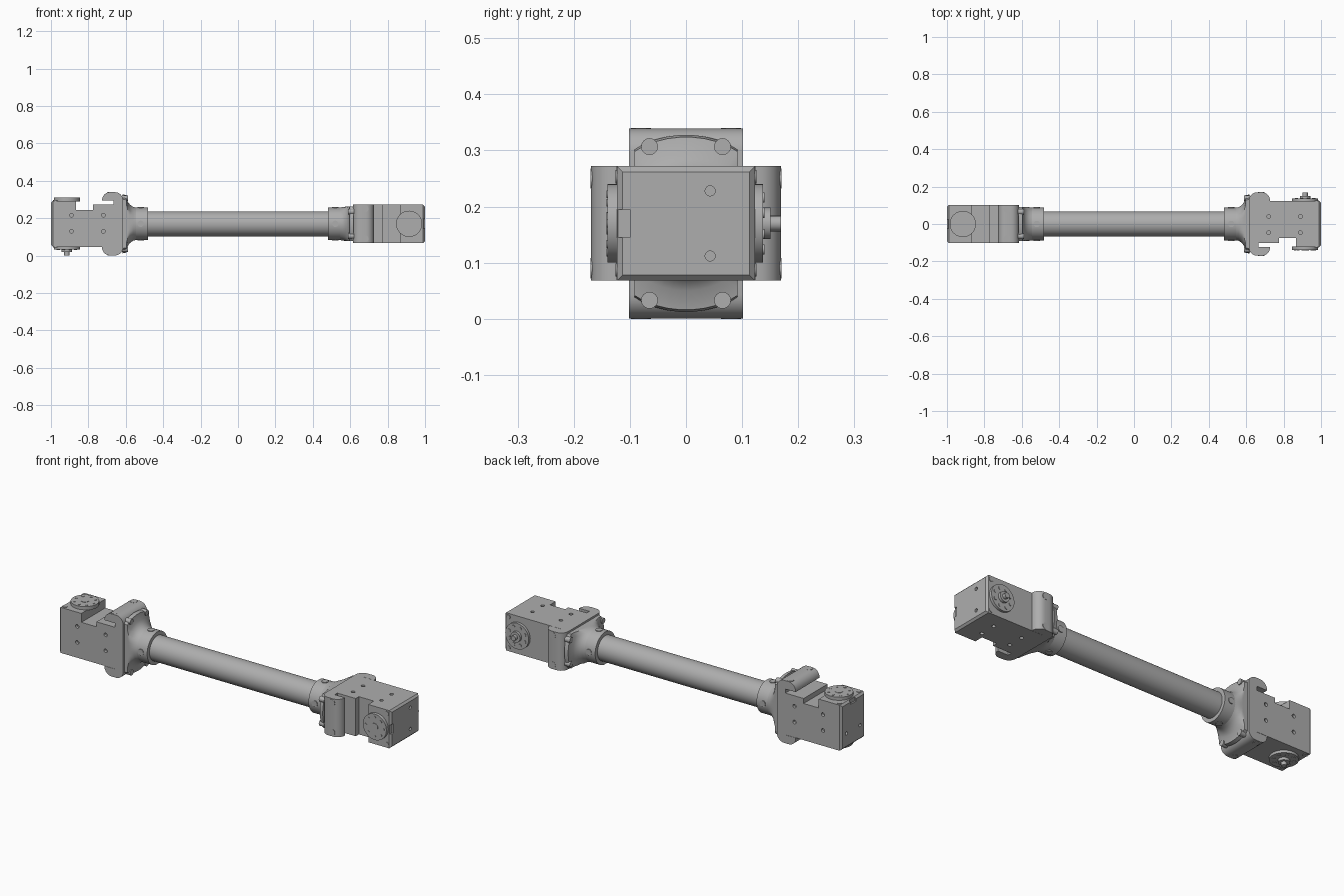
import bpy, bmesh, math
from mathutils import Matrix, Vector

if "Cube" in bpy.data.objects:
    bpy.data.objects.remove(bpy.data.objects["Cube"])

grey = bpy.data.materials.new("grey_metal")
grey.use_nodes = True
grey.diffuse_color = (0.42, 0.42, 0.42, 1)
grey.node_tree.nodes["Principled BSDF"].inputs["Base Color"].default_value = grey.diffuse_color

CENTRE = Matrix.Translation((0, 0, 0.17))
# The left end points along +x; the right end is turned so its horn faces up
TURN = Matrix(((-1, 0, 0, 0), (0, 0, -1, 0), (0, -1, 0, 0), (0, 0, 0, 1)))
ENDS = {"left": CENTRE, "right": CENTRE @ TURN}
AXES = {"x": Vector((1, 0, 0)), "y": Vector((0, 1, 0)), "z": Vector((0, 0, 1))}


def finish(name, bm, frame, smooth=True):
    bmesh.ops.recalc_face_normals(bm, faces=bm.faces)
    mesh = bpy.data.meshes.new(name)
    bm.to_mesh(mesh)
    bm.free()
    mesh.transform(frame)
    mesh.materials.append(grey)
    ob = bpy.data.objects.new(name, mesh)
    bpy.context.collection.objects.link(ob)
    if smooth:
        bpy.ops.object.select_all(action="DESELECT")
        ob.select_set(True)
        bpy.context.view_layer.objects.active = ob
        bpy.ops.object.shade_smooth_by_angle(angle=math.radians(32))
    return ob


def add_rod(bm, axis, centre, radius, length, sides=24):
    rot = AXES["z"].rotation_difference(AXES[axis]).to_matrix().to_4x4()
    bmesh.ops.create_cone(bm, cap_ends=True, segments=sides, radius1=radius, radius2=radius,
                          depth=length, matrix=Matrix.Translation(centre) @ rot)


def add_box(bm, low, high):
    low, high = Vector(low), Vector(high)
    mat = Matrix.Translation((low + high) / 2) @ Matrix.Diagonal(high - low).to_4x4()
    return bmesh.ops.create_cube(bm, size=1, matrix=mat)["verts"]


def cut(ob, cutter):
    cutter.hide_render = True
    mod = ob.modifiers.new("cut", "BOOLEAN")
    mod.operation, mod.solver, mod.object = "DIFFERENCE", "EXACT", cutter
    bpy.context.view_layer.objects.active = ob
    bpy.ops.object.modifier_apply(modifier=mod.name)
    bpy.data.objects.remove(cutter)


def motor_body(side, frame):
    bm = bmesh.new()
    add_box(bm, (0.66, -0.123, -0.102), (1, 0.123, 0.102))
    edges = [e for e in bm.edges if all(v.co.x > 0.9 for v in e.verts)]
    bmesh.ops.bevel(bm, geom=edges, offset=0.01, segments=1, affect="EDGES")
    body = finish(side + "_motor_body", bm, frame, False)
    # Step and notch beside the horn, and the end slot
    for low, high in [((0.6, -0.2, -0.2), (0.865, -0.102, 0.2)),
                      ((0.775, -0.2, -0.2), (0.865, -0.075, 0.2)),
                      ((0.992, -0.2, -0.025), (1.1, -0.1, 0.025))]:
        bm = bmesh.new()
        add_box(bm, low, high)
        cut(body, finish("notch_cutter", bm, frame, False))
    # Threaded mounting holes
    bm = bmesh.new()
    for s in (-1, 1):
        add_rod(bm, "x", (1, 0.043, s * 0.058), 0.009, 0.03, 16)
        for x in (0.72, 0.89):
            for y in (-0.046, 0.04):
                add_rod(bm, "z", (x, y, s * 0.102), 0.01, 0.03, 16)
    cut(body, finish("hole_cutter", bm, frame, False))


def motor_horns(side, frame):
    x = 0.915
    bm = bmesh.new()
    add_rod(bm, "y", (x, -0.13, 0), 0.07, 0.02, 40)
    add_rod(bm, "y", (x, -0.135, 0), 0.02, 0.014)
    for i in range(8):
        a = math.tau * i / 8
        add_rod(bm, "y", (x + 0.052 * math.cos(a), -0.135, 0.052 * math.sin(a)), 0.007, 0.014, 12)
    finish(side + "_front_horn", bm, frame)
    bm = bmesh.new()
    add_rod(bm, "y", (x, 0.128, 0), 0.07, 0.018, 40)
    add_rod(bm, "y", (x, 0.14, 0), 0.028, 0.022)
    add_rod(bm, "y", (x, 0.155, 0), 0.014, 0.028, 16)
    for i in range(8):
        a = math.tau * (i + 0.5) / 8
        add_rod(bm, "y", (x + 0.05 * math.cos(a), 0.137, 0.05 * math.sin(a)), 0.009, 0.006, 12)
    finish(side + "_back_horn", bm, frame)
    bm = bmesh.new()
    for z in (-0.083, 0.083):
        for y in (-0.123, 0.123):
            add_rod(bm, "y", (0.976, y, z), 0.012, 0.006, 16)
    finish(side + "_corner_screws", bm, frame)


def bracket(side, frame):
    # U-shaped cradle: a block with rounded edges and a pocket for the motor
    bm = bmesh.new()
    add_box(bm, (0.615, -0.169, -0.102), (0.727, 0.169, 0.102))
    edges = [e for e in bm.edges if abs(e.verts[0].co.z - e.verts[1].co.z) > 0.1]
    bmesh.ops.bevel(bm, geom=edges, offset=0.042, segments=6, affect="EDGES", profile=0.5)
    ob = finish(side + "_bracket", bm, frame)
    bm = bmesh.new()
    add_box(bm, (0.665, -0.124, -0.2), (0.8, 0.124, 0.2))
    cut(ob, finish("pocket_cutter", bm, frame, False))
    # Bolts through the legs and the flange
    bm = bmesh.new()
    for y in (-1, 1):
        for z in (-1, 1):
            add_rod(bm, "y", (0.68, y * 0.16, z * 0.08), 0.018, 0.02, 20)
            add_rod(bm, "x", (0.605, y * 0.137, z * 0.065), 0.015, 0.032, 16)
    finish(side + "_bracket_bolts", bm, frame)


def flare(side, frame):
    # Round neck widening into an arched flange with flat sides
    sections = [(0.54, 0.086, 0.086), (0.56, 0.09, 0.09), (0.578, 0.105, 0.103),
                (0.59, 0.13, 0.12), (0.597, 0.17, 0.154), (0.617, 0.17, 0.158)]
    n = 48
    bm = bmesh.new()
    rings = []
    for x, a, b in sections:
        ring = []
        for i in range(n):
            t = math.tau * (i + 0.5) / n
            z = max(-0.092, min(0.092, a * math.cos(t)))
            ring.append(bm.verts.new((x, b * math.sin(t), z)))
        rings.append(ring)
    for r, s in zip(rings, rings[1:]):
        for i in range(n):
            j = (i + 1) % n
            bm.faces.new((r[i], r[j], s[j], s[i]))
    bm.faces.new(rings[0])
    bm.faces.new(rings[-1])
    finish(side + "_flange", bm, frame)


def collar(side, frame):
    bm = bmesh.new()
    add_rod(bm, "x", (0.52, 0, 0), 0.087, 0.075, 48)
    finish(side + "_collar", bm, frame)
    bm = bmesh.new()
    add_rod(bm, "y", (0.52, 0, 0), 0.017, 0.18, 20)
    add_rod(bm, "z", (0.52, 0, 0), 0.017, 0.18, 20)
    finish(side + "_collar_bolts", bm, frame)


for side, frame in ENDS.items():
    motor_body(side, frame)
    motor_horns(side, frame)
    bracket(side, frame)
    flare(side, frame)
    collar(side, frame)

# Tube joining the two ends
bm = bmesh.new()
add_rod(bm, "x", (0, 0, 0), 0.067, 1.04, 40)
finish("link_tube", bm, CENTRE)
